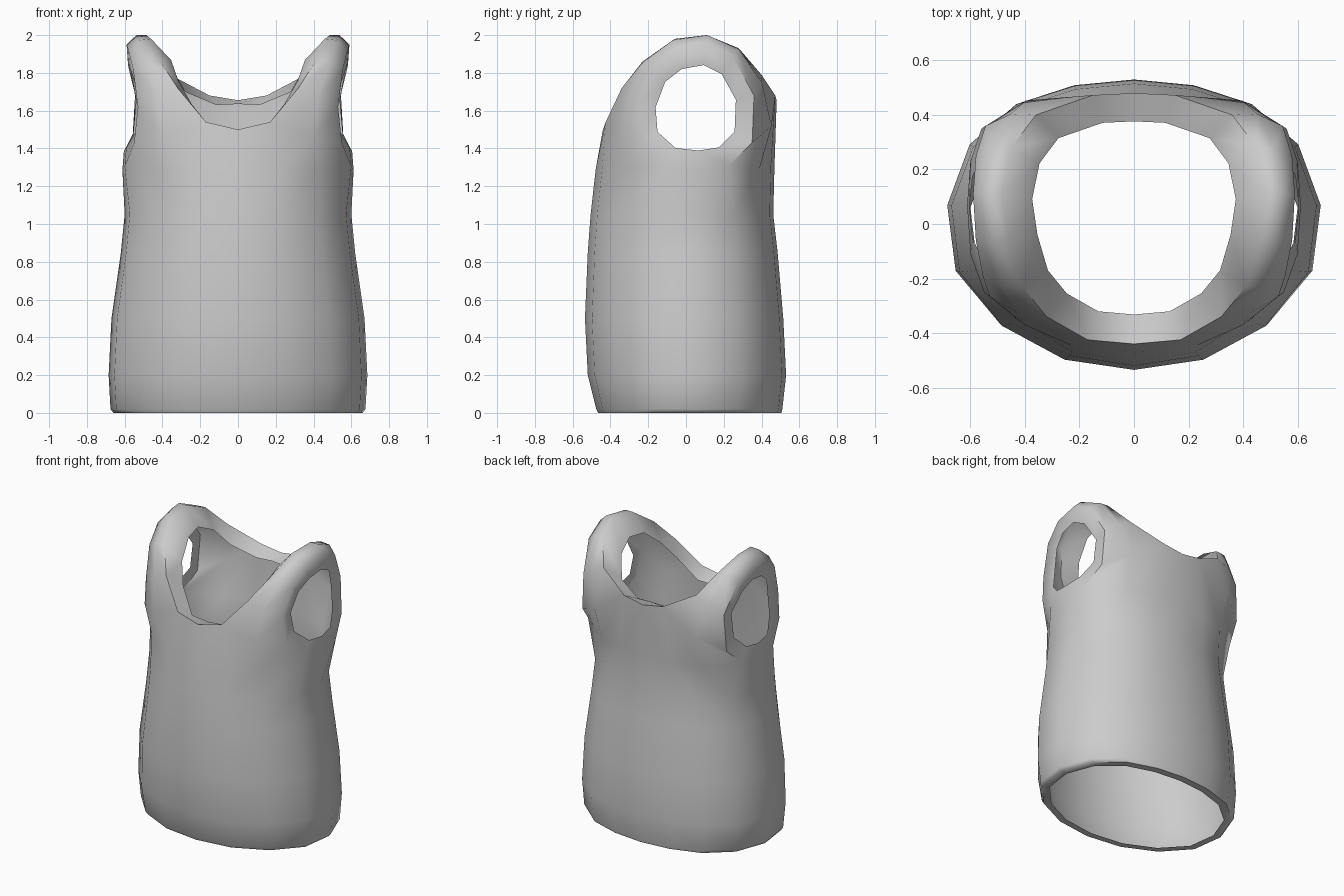
import bpy
import bmesh
from mathutils import Vector

# Remove the default cube
cube = bpy.data.objects.get("Cube")
if cube:
    bpy.data.objects.remove(cube, do_unlink=True)

# Single cloth colour
cloth = bpy.data.materials.new("grey_cloth")
cloth.use_nodes = True
grey = (0.6, 0.6, 0.6, 1)
cloth.diffuse_color = grey
cloth.node_tree.nodes["Principled BSDF"].inputs["Base Color"].default_value = grey

# Left half of the body section, from front centre to back centre, unit size
SECTION = [(0, -1), (.38, -.93), (.72, -.7), (.955, -.33), (1, .13),
           (.88, .55), (.63, .83), (.32, .96), (0, 1)]

# Body rings: height, half width, front depth, back depth
RINGS = [(0, .61, .42, .455), (0, .66, .465, .505), (.02, .675, .475, .51),
         (.2, .685, .52, .53), (.5, .67, .535, .515), (.85, .62, .52, .485),
         (1.05, .6, .505, .462), (1.29, .61, .478, .468)]

# Outer neck edge, from front centre over the shoulder to back centre
NECK = [(0, -.44, 1.5), (.17, -.425, 1.54), (.32, -.34, 1.72), (.41, -.23, 1.86),
        (.46, -.06, 1.98), (.485, .11, 2), (.45, .28, 1.93), (.36, .4, 1.79),
        (.15, .473, 1.68), (0, .48, 1.655)]

# Outer armhole edge over the shoulder, then the three points under the arm
ARM = [(.55, -.25, 1.43), (.53, -.265, 1.62), (.555, -.19, 1.82), (.58, -.06, 1.92),
       (.59, .11, 1.95), (.58, .25, 1.88), (.545, .36, 1.68), (.56, .35, 1.43)]
UNDERARM = [(.6, -.11, 1.305), (.612, .07, 1.285), (.6, .23, 1.31)]

ARM_CENTRE = Vector((0, .06, 1.61))

bm = bmesh.new()


def verts(points):
    return [bm.verts.new(p) for p in points]


def bridge(a, b, closed=False):
    """Join two rows of vertices with quads."""
    count = len(a)
    for i in range(count if closed else count - 1):
        j = (i + 1) % count
        bm.faces.new((a[i], a[j], b[j], b[i]))


def body_ring(z, width, front, back):
    return [(x * width, y * (front if y < 0 else back), z) for x, y in SECTION]


def neck_lip(p):
    """Turn the neck edge inwards and down."""
    x, y, z = p
    return (x * .77, .03 + (y - .03) * .77, z - .02 - abs(x) * .2)


def arm_lip(p):
    """Shrink the armhole edge towards its centre in the side plane."""
    x, y, z = p
    _, cy, cz = ARM_CENTRE
    return (x - .008, cy + (y - cy) * .68, cz + (z - cz) * .68)


def strap_middle(n, a, share, bulge):
    """Ridge point between the neck edge and the armhole edge."""
    p = Vector(n).lerp(Vector(a), share)
    out = p - ARM_CENTRE
    out.x = 0
    return p + out.normalized() * bulge


# Body with turned-in hem; the last ring meets the armhole under the arm
rows = [verts(body_ring(*ring)) for ring in RINGS]
for lower, upper in zip(rows, rows[1:]):
    bridge(lower, upper)
top = rows[-1]
for vert, point in zip(top[3:6], UNDERARM):
    vert.co = point

# Shoulder strap running from the chest over to the back
neck = verts(NECK)
arm = verts(ARM)
last = len(ARM) - 1
middle = []
for i, (n, a) in enumerate(zip(NECK[1:-1], ARM)):
    end = i in (0, last)
    middle.append(strap_middle(n, a, .6 if end else .5, .055 if end else .025))
middle = verts(middle)
bridge(neck[1:-1], middle)
bridge(middle, arm)

# Chest and back panels
bridge(top[:4], [neck[0], neck[1], middle[0], arm[0]])
bridge(top[5:], [arm[-1], middle[-1], neck[-2], neck[-1]])

# Turned-in neck and armhole edges
bridge(neck, verts(neck_lip(p) for p in NECK))
arm_loop = arm + top[5:2:-1]
bridge(arm_loop, verts(arm_lip(v.co) for v in arm_loop), closed=True)

# Consistent normals facing outwards
bmesh.ops.recalc_face_normals(bm, faces=bm.faces)
chest = next(f for f in bm.faces if top[0] in f.verts and neck[0] in f.verts)
if chest.normal.y > 0:
    bmesh.ops.reverse_faces(bm, faces=bm.faces)

mesh = bpy.data.meshes.new("tank_top")
bm.to_mesh(mesh)
bm.free()
mesh.materials.append(cloth)
shirt = bpy.data.objects.new("tank_top", mesh)
bpy.context.collection.objects.link(shirt)

# Smooth shading with sharp turned edges
bpy.ops.object.select_all(action='DESELECT')
bpy.context.view_layer.objects.active = shirt
shirt.select_set(True)
bpy.ops.object.shade_smooth_by_angle(angle=1.0)

# Mirror to the right side
mirror = shirt.modifiers.new("mirror", 'MIRROR')
mirror.use_axis[0] = True
mirror.use_clip = True
mirror.merge_threshold = .001
